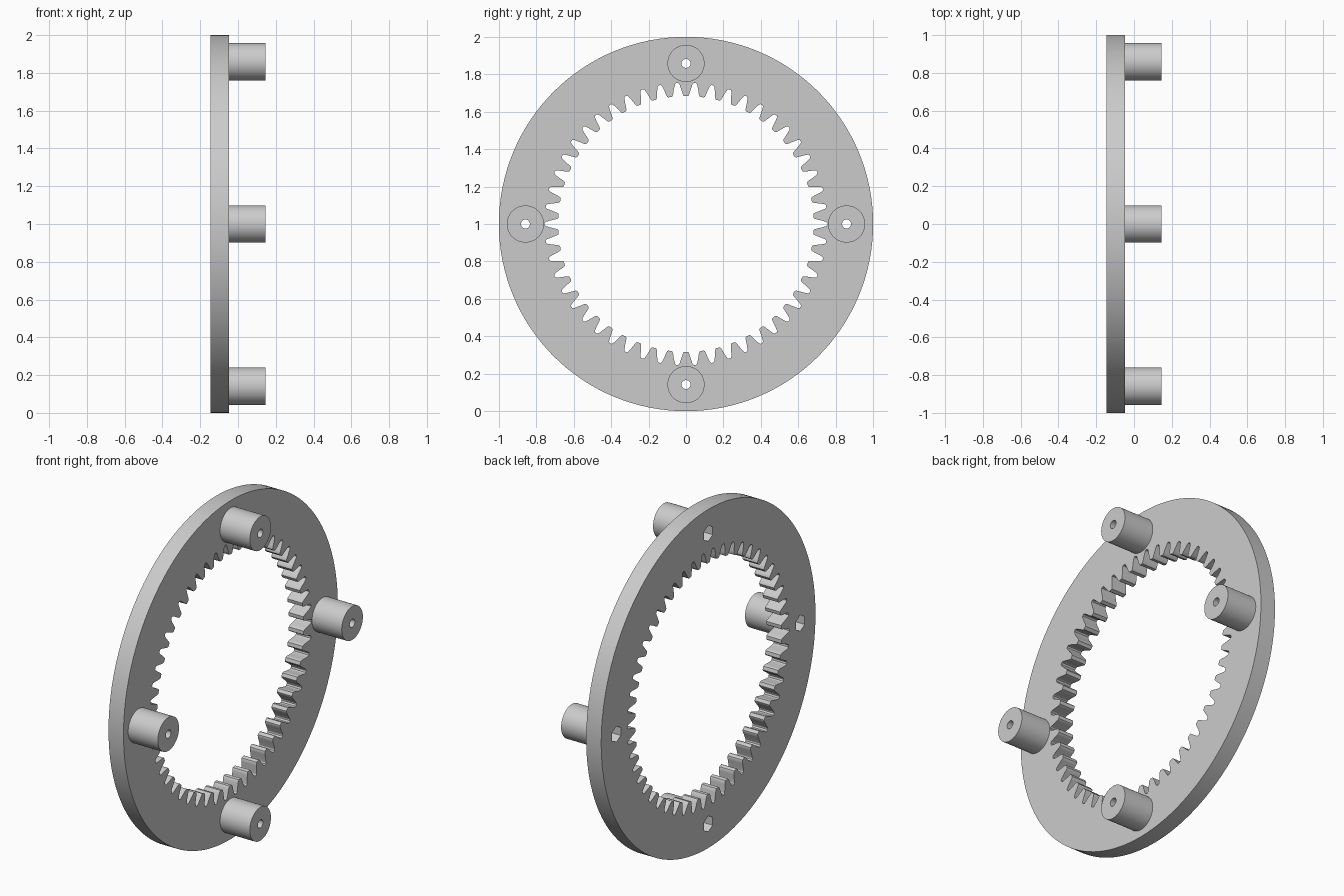
import bpy, bmesh, math
from mathutils import Matrix

if "Cube" in bpy.data.objects:
    bpy.data.objects.remove(bpy.data.objects["Cube"])

TAU = 2 * math.pi
BACK, FACE, TIP = -0.146, -0.048, 0.146   # plate back, plate front, boss end
TEETH = 50
BOLT_R = 0.858

grey = bpy.data.materials.new("light grey")
grey.diffuse_color = (0.6, 0.6, 0.6, 1)
grey.use_nodes = True
grey.node_tree.nodes["Principled BSDF"].inputs["Base Color"].default_value = grey.diffuse_color

# local x, y, z -> world y, z, x, with the axis raised to z = 1
TO_WORLD = Matrix(((0, 0, 1, 0), (1, 0, 0, 0), (0, 1, 0, 1), (0, 0, 0, 1)))


def circle(r, n, cx=0, cy=0, start=0.0):
    return [(cx + r * math.cos(start + TAU * i / n),
             cy + r * math.sin(start + TAU * i / n)) for i in range(n)]


def extrude_profile(name, loops, x0, x1):
    """Fill nested outlines (inner ones become holes) and extrude along x."""
    cu = bpy.data.curves.new(name + "_outline", 'CURVE')
    cu.dimensions = '2D'
    cu.fill_mode = 'BOTH'
    cu.extrude = (x1 - x0) / 2
    for pts in loops:
        sp = cu.splines.new('POLY')
        sp.points.add(len(pts) - 1)
        for p, (a, b) in zip(sp.points, pts):
            p.co = (a, b, 0, 1)
        sp.use_cyclic_u = True
    tmp = bpy.data.objects.new(name + "_outline", cu)
    bpy.context.collection.objects.link(tmp)
    dg = bpy.context.evaluated_depsgraph_get()
    me = bpy.data.meshes.new_from_object(tmp.evaluated_get(dg))
    bpy.data.objects.remove(tmp)

    bm = bmesh.new()
    bm.from_mesh(me)
    bmesh.ops.remove_doubles(bm, verts=bm.verts, dist=1e-5)
    bm.transform(Matrix.Translation(((x0 + x1) / 2, 0, 0)) @ TO_WORLD)
    bmesh.ops.recalc_face_normals(bm, faces=bm.faces)
    bm.to_mesh(me)
    bm.free()
    me.name = name
    me.materials.clear()
    me.materials.append(grey)
    ob = bpy.data.objects.new(name, me)
    bpy.context.collection.objects.link(ob)
    bpy.ops.object.select_all(action='DESELECT')
    ob.select_set(True)
    bpy.context.view_layer.objects.active = ob
    bpy.ops.object.shade_smooth_by_angle(angle=math.radians(30))
    return ob


# inward tooth outline: (half width, radius) from the tip to the root
half_tooth = [(0.010, 0.683), (0.015, 0.688), (0.020, 0.702), (0.025, 0.719),
              (0.031, 0.737), (0.036, 0.750), (0.042, 0.755)]
tooth = [(-w, r) for w, r in reversed(half_tooth)] + half_tooth
gear = []
for i in range(TEETH):
    mid = math.pi / 2 + TAU * i / TEETH
    for w, r in tooth:
        a = mid + w / r
        gear.append((r * math.cos(a), r * math.sin(a)))

centres = [(BOLT_R * math.cos(k * TAU / 4), BOLT_R * math.sin(k * TAU / 4))
           for k in range(4)]

# toothed ring with hexagonal nut pockets
pockets = [circle(0.047, 6, cx, cy, math.pi / 2) for cx, cy in centres]
extrude_profile("toothed_ring", [circle(1, 128), gear] + pockets, BACK, FACE)

# four drilled bosses on the ring
for k, (cx, cy) in enumerate(centres):
    extrude_profile(f"boss_{k + 1}",
                    [circle(0.099, 48, cx, cy), circle(0.024, 24, cx, cy)],
                    FACE, TIP)
